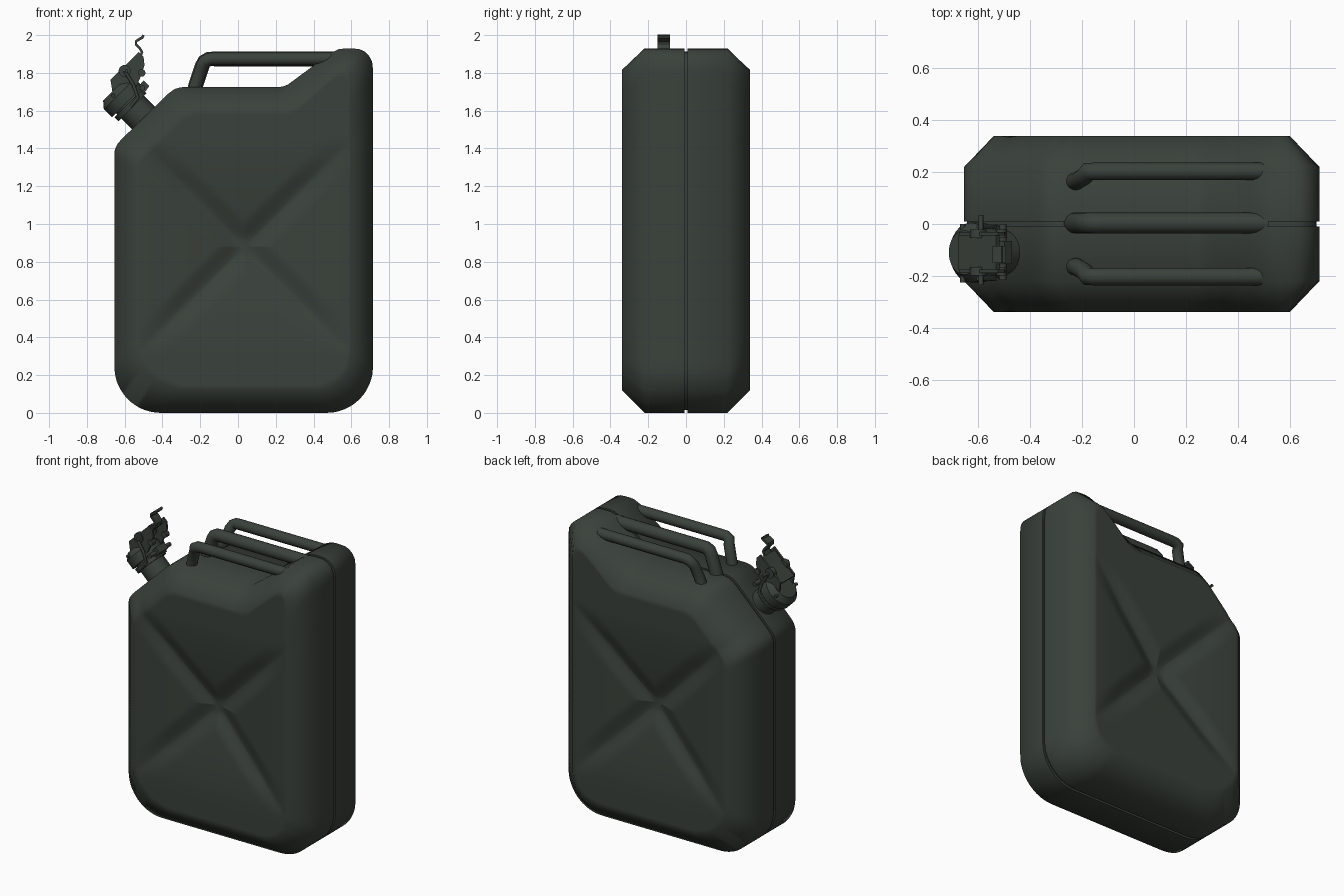
import bpy, bmesh, math
from mathutils import Vector, Matrix

if "Cube" in bpy.data.objects:
    bpy.data.objects.remove(bpy.data.objects["Cube"])

paint = bpy.data.materials.new("dark_green_paint")
paint.diffuse_color = (0.042, 0.053, 0.043, 1)
paint.use_nodes = True
paint.node_tree.nodes["Principled BSDF"].inputs["Base Color"].default_value = paint.diffuse_color


def finish(name, bm, angle=50):
    bmesh.ops.recalc_face_normals(bm, faces=bm.faces)
    me = bpy.data.meshes.new(name)
    bm.to_mesh(me)
    bm.free()
    me.materials.append(paint)
    me.shade_smooth()
    me.set_sharp_from_angle(angle=math.radians(angle))
    ob = bpy.data.objects.new(name, me)
    bpy.context.collection.objects.link(ob)
    return ob


def arc(cx, cz, r, a0, a1, n=10):
    return [(cx + r * math.cos(math.radians(a0 + (a1 - a0) * i / n)),
             cz + r * math.sin(math.radians(a0 + (a1 - a0) * i / n))) for i in range(n + 1)]


def prism(name, pts, y0, y1):
    bm = bmesh.new()
    a = [bm.verts.new((x, y0, z)) for x, z in pts]
    b = [bm.verts.new((x, y1, z)) for x, z in pts]
    n = len(pts)
    bm.faces.new(a)
    bm.faces.new(b)
    for i in range(n):
        bm.faces.new((a[i], a[(i + 1) % n], b[(i + 1) % n], b[i]))
    return finish(name, bm, 35)


def strip(name, path, thick, y0, y1):
    # thin bent sheet following a path in the xz plane
    up, low = [], []
    for i, p in enumerate(path):
        d = Vector(path[min(i + 1, len(path) - 1)]) - Vector(path[max(i - 1, 0)])
        n = Vector((-d.y, d.x)).normalized() * thick / 2
        up.append(tuple(Vector(p) + n))
        low.append(tuple(Vector(p) - n))
    return prism(name, up + low[::-1], y0, y1)


def rod(name, p, q, r1, r2=None, seg=32):
    p, q = Vector(p), Vector(q)
    bm = bmesh.new()
    m = Matrix.Translation((p + q) / 2) @ (q - p).to_track_quat('Z', 'Y').to_matrix().to_4x4()
    bmesh.ops.create_cone(bm, cap_ends=True, segments=seg, radius1=r1,
                          radius2=r1 if r2 is None else r2, depth=(q - p).length, matrix=m)
    return finish(name, bm, 40)


def tube(name, pts, r):
    cu = bpy.data.curves.new(name, 'CURVE')
    cu.dimensions = '3D'
    cu.bevel_depth, cu.bevel_resolution, cu.use_fill_caps = r, 5, True
    sp = cu.splines.new('POLY')
    sp.points.add(len(pts) - 1)
    for s, p in zip(sp.points, pts):
        s.co = (*p, 1)
    cu.materials.append(paint)
    ob = bpy.data.objects.new(name, cu)
    bpy.context.collection.objects.link(ob)
    bpy.ops.object.select_all(action='DESELECT')
    ob.select_set(True)
    bpy.context.view_layer.objects.active = ob
    bpy.ops.object.convert(target='MESH')
    ob.data.shade_smooth()
    ob.data.set_sharp_from_angle(angle=math.radians(60))


# Can body: two profiles sampled around one centre, lofted front to back
C = Vector((0.035, 0.88))
N = 240
outer_poly = (arc(-0.41, 0.245, 0.245, 180, 270) + arc(0.47, 0.245, 0.245, 270, 360)
              + [(0.715, 1.83)] + arc(0.615, 1.83, 0.1, 10, 80, 6)
              + [(0.57, 1.93), (0.53, 1.925), (0.49, 1.905), (0.26, 1.735), (0.23, 1.725),
                 (-0.30, 1.725), (-0.335, 1.715), (-0.37, 1.69), (-0.62, 1.445), (-0.645, 1.415), (-0.655, 1.38)])
inner_poly = ([(-0.54, 0.33), (-0.51, 0.25), (-0.42, 0.16), (-0.30, 0.12), (0.44, 0.12), (0.52, 0.15),
               (0.58, 0.21), (0.60, 0.29), (0.60, 1.77), (0.59, 1.81), (0.56, 1.82), (0.52, 1.80),
               (0.32, 1.62), (0.27, 1.605), (-0.24, 1.605), (-0.30, 1.58), (-0.52, 1.36), (-0.54, 1.32)])


def sample(poly):
    out = []
    for k in range(N):
        d = Vector((math.cos(2 * math.pi * k / N + 1e-5), math.sin(2 * math.pi * k / N + 1e-5)))
        best = 0
        for i in range(len(poly)):
            p, q = Vector(poly[i]) - C, Vector(poly[(i + 1) % len(poly)]) - C
            e = q - p
            den = d.x * e.y - d.y * e.x
            if abs(den) > 1e-9:
                t = (p.x * e.y - p.y * e.x) / den
                u = (p.x * d.y - p.y * d.x) / den
                if t > 0 and -1e-6 <= u <= 1 + 1e-6:
                    best = max(best, t)
        out.append(d * best)
    return out


def dent(v):
    # sunken pyramid with an X of soft grooves
    a, b = abs(v.x), abs(v.y)
    m = max(a, b, 0.05)
    fade = max(0, 1 - m / 0.56)
    g = max(0, 1 - abs(a - b) / 0.15)
    return 0.075 * fade ** 1.5 + 0.022 * g * g * (3 - 2 * g) * min(1, fade * 2.5)


outer, inner = sample(outer_poly), sample(inner_poly)
half = []
for s in [0.04, 0.07, 0.1] + [0.14 + 0.86 * i / 22 for i in range(23)]:
    half.append([(C.x + v.x * s, dent(v * s) - 0.34, C.y + v.y * s) for v in inner])
half.append([(C.x + v.x, -0.22, C.y + v.y) for v in outer])
half.append([(C.x + v.x, -0.009, C.y + v.y) for v in outer])
half.append([(C.x + v.x * 0.984, -0.009, C.y + v.y * 0.984) for v in outer])
rings = half + [[(x, -y, z) for x, y, z in r] for r in reversed(half)]
bm = bmesh.new()
vr = [[bm.verts.new(p) for p in r] for r in rings]
for r, s in zip(vr, vr[1:]):
    for i in range(N):
        j = (i + 1) % N
        bm.faces.new((r[i], r[j], s[j], s[i]))
bm.faces.new(vr[0])
bm.faces.new(vr[-1])
finish("can_body", bm, 55)

# Three carrying bars
for name, y, y_end, r in (("front_handle", -0.203, -0.165, 0.034), ("middle_handle", 0.004, 0.004, 0.04),
                          ("back_handle", 0.203, 0.165, 0.034)):
    ym = (y + y_end) / 2
    tube(name, [(-0.235, y_end, 1.69), (-0.222, y_end, 1.74), (-0.19, ym, 1.835), (-0.178, y, 1.86),
                (-0.155, y, 1.873), (-0.12, y, 1.874), (0.52, y, 1.874)], r)

# Pouring neck and lid, tilted 45 degrees
Y = -0.11


def on_axis(t, across=0, y=Y):
    k = math.sqrt(0.5)
    return (-0.47 + k * (across - t), y, 1.53 + k * (across + t))


rod("neck_base", on_axis(-0.06), on_axis(0.03), 0.115, 0.086)
rod("neck", on_axis(-0.05), on_axis(0.18), 0.085)
rod("neck_collar", on_axis(0.125), on_axis(0.155), 0.105)
rod("lid_rim", on_axis(0.165), on_axis(0.225), 0.115)
rod("lid_top", on_axis(0.225), on_axis(0.26), 0.115, 0.085)

# Latch cheeks, bridge and curled thumb tab
for name, s in (("front_cheek", -1), ("back_cheek", 1)):
    y = Y + s * 0.072
    prism(name, [(-0.665, 1.70), (-0.675, 1.765), (-0.525, 1.91), (-0.50, 1.885), (-0.495, 1.84),
                 (-0.515, 1.78), (-0.55, 1.70)], y - 0.007, y + 0.007)
    rod(name + "_pivot", (-0.60, y - 0.016, 1.81), (-0.60, y + 0.016, 1.81), 0.032, seg=20)
    rod(name + "_rivet", (-0.51, y - 0.016, 1.80), (-0.51, y + 0.016, 1.80), 0.02, seg=16)
    # wire arms clasping the collar
    w = Y + s * 0.1
    tube(name + "_wire", [(-0.60, w, 1.81), (-0.555, w, 1.74), (-0.53, w, 1.67), (-0.57, w, 1.62)], 0.009)
strip("latch_bridge", [(-0.67, 1.75), (-0.60, 1.81), (-0.525, 1.885)], 0.02, Y - 0.07, Y + 0.07)
strip("thumb_tab", [(-0.55, 1.85), (-0.52, 1.88), (-0.508, 1.91), (-0.52, 1.93), (-0.54, 1.95),
                    (-0.54, 1.967), (-0.52, 1.98), (-0.506, 1.987), (-0.50, 2.0)], 0.014, Y - 0.04, Y + 0.025)
rod("hinge_pin", (-0.59, -0.235, 1.81), (-0.59, 0.035, 1.81), 0.009, seg=12)
rod("collar_pin", (-0.505, -0.215, 1.72), (-0.505, 0.0, 1.72), 0.014, seg=12)
rod("lid_pin", (-0.66, -0.225, 1.68), (-0.66, 0.0, 1.68), 0.01, seg=12)
prism("collar_lug", [(-0.55, 1.70), (-0.50, 1.76), (-0.47, 1.73), (-0.52, 1.66)], Y - 0.045, Y + 0.045)
